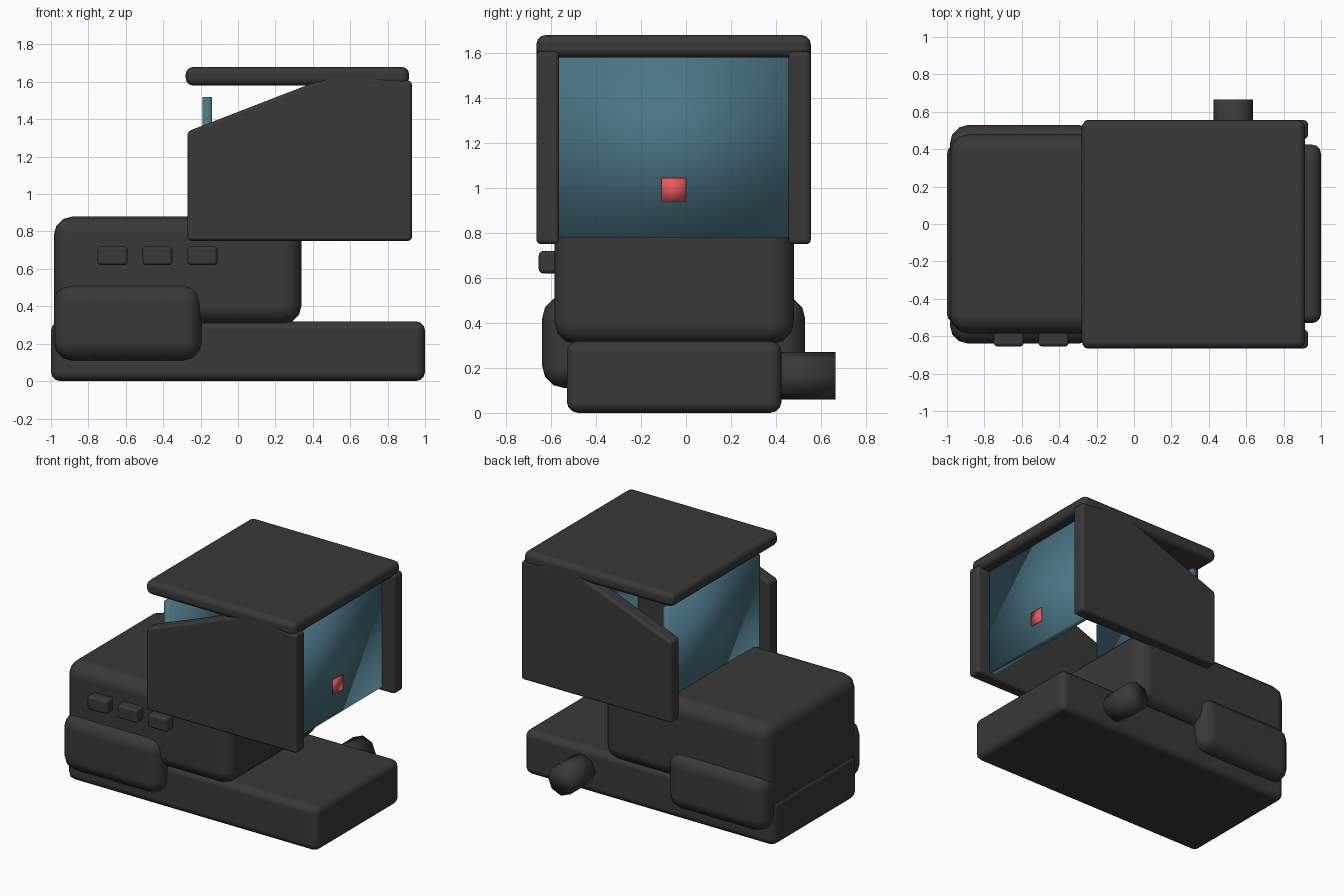
import bpy, bmesh, math

if "Cube" in bpy.data.objects:
    bpy.data.objects.remove(bpy.data.objects["Cube"], do_unlink=True)


def material(name, rgb):
    m = bpy.data.materials.new(name)
    m.use_nodes = True
    m.diffuse_color = (*rgb, 1)
    m.node_tree.nodes["Principled BSDF"].inputs["Base Color"].default_value = (*rgb, 1)
    return m


BLACK = material("matte black", (0.04, 0.04, 0.04))
GLASS = material("blue glass", (0.07, 0.18, 0.235))
RED = material("red dot", (0.8, 0.1, 0.1))


def finish(bm, name, mat, bevel=0.0, segments=3):
    """Turn a bmesh into an object; bevelled parts keep flat faces, others shade fully smooth."""
    bmesh.ops.recalc_face_normals(bm, faces=bm.faces)
    mesh = bpy.data.meshes.new(name)
    bm.to_mesh(mesh)
    bm.free()
    mesh.materials.append(mat)
    ob = bpy.data.objects.new(name, mesh)
    bpy.context.collection.objects.link(ob)
    for p in mesh.polygons:
        p.use_smooth = True
    if bevel:
        mod = ob.modifiers.new("Rounded edges", "BEVEL")
        mod.width = bevel
        mod.segments = segments
        mod.limit_method = "ANGLE"
        mod.angle_limit = math.radians(30)
        mod.harden_normals = True
    return ob


def box(name, x, y, z, mat=BLACK, bevel=0.0):
    """Box given by its (min, max) range on each axis."""
    bm = bmesh.new()
    bmesh.ops.create_cube(bm, size=1)
    for v in bm.verts:
        v.co = [(lo + hi) / 2 + c * (hi - lo) for c, (lo, hi) in zip(v.co, (x, y, z))]
    return finish(bm, name, mat, bevel)


def side_plate(name, y0, y1):
    """Sloped side wall extruded along y from its outline in x and z."""
    outline = [(-0.27, 0.75), (0.93, 0.75), (0.93, 1.605), (0.55, 1.64), (0.48, 1.625), (-0.27, 1.335)]
    bm = bmesh.new()
    face = bm.faces.new([bm.verts.new((x, y0, z)) for x, z in outline])
    new = bmesh.ops.extrude_face_region(bm, geom=[face])["geom"]
    bmesh.ops.translate(bm, vec=(0, y1 - y0, 0),
                        verts=[g for g in new if isinstance(g, bmesh.types.BMVert)])
    return finish(bm, name, BLACK, 0.02)


# Lower housing
box("base", (-1, 1), (-0.53, 0.425), (0, 0.32), bevel=0.05)
box("main_body", (-0.985, 0.34), (-0.585, 0.48), (0.305, 0.88), bevel=0.1)
box("battery_housing", (-0.985, -0.195), (-0.64, 0.53), (0.11, 0.52), bevel=0.1)

# Control buttons along the front side
for i in range(3):
    x = -0.75 + i * 0.24
    box(f"button_{i + 1}", (x, x + 0.16), (-0.655, -0.56), (0.62, 0.72), bevel=0.02)

# Hood
side_plate("front_side_plate", -0.665, -0.565)
side_plate("back_side_plate", 0.455, 0.555)
box("roof", (-0.28, 0.915), (-0.665, 0.555), (1.58, 1.68), bevel=0.04)

# Lenses and aiming dot
box("front_lens", (0.78, 0.83), (-0.57, 0.46), (0.78, 1.585), GLASS)
box("rear_lens", (-0.19, -0.14), (-0.57, 0.46), (0.78, 1.52), GLASS)
box("aiming_dot", (0.828, 0.837), (-0.11, 0), (0.94, 1.045), RED)

# Clamp knob on the back side
bm = bmesh.new()
bmesh.ops.create_cone(bm, cap_ends=True, segments=8, radius1=0.105, radius2=0.105, depth=0.3)
for v in bm.verts:
    x, y, z = v.co
    v.co = (x + 0.53, z + 0.515, y + 0.165)
finish(bm, "clamp_knob", BLACK)
